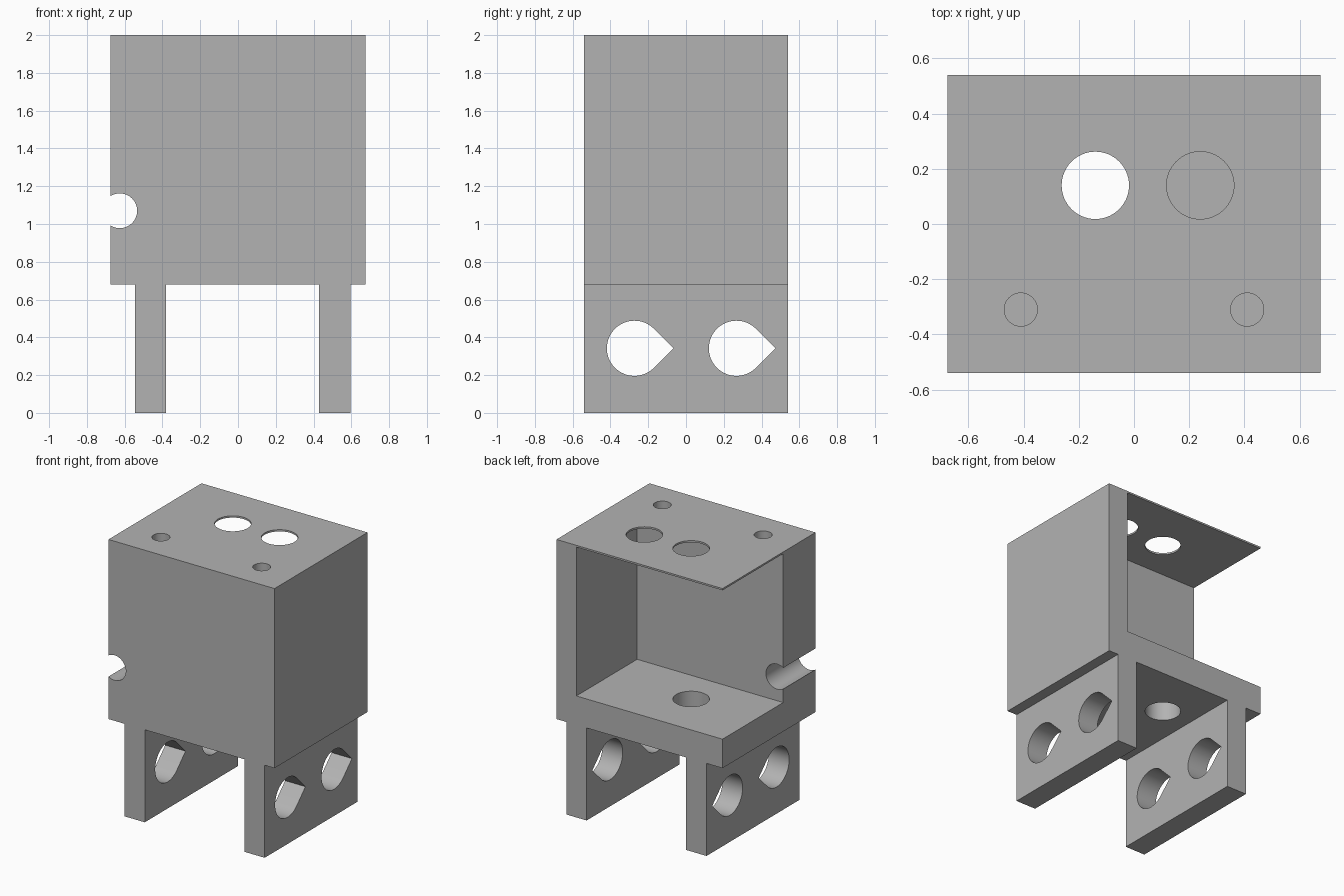
import bpy, bmesh
from math import cos, sin, pi, radians, sqrt
from mathutils import Vector

cube = bpy.data.objects.get("Cube")
if cube:
    bpy.data.objects.remove(cube, do_unlink=True)

grey = bpy.data.materials.new("plain grey")
grey.use_nodes = True
COLOUR = (0.45, 0.45, 0.45, 1)
grey.diffuse_color = COLOUR
grey.node_tree.nodes["Principled BSDF"].inputs["Base Color"].default_value = COLOUR


def prism(name, points, along):
    """Extrude a closed 3D outline along a vector."""
    bm = bmesh.new()
    face = bm.faces.new([bm.verts.new(p) for p in points])
    new = bmesh.ops.extrude_face_region(bm, geom=[face])["geom"]
    verts = [v for v in new if isinstance(v, bmesh.types.BMVert)]
    bmesh.ops.translate(bm, verts=verts, vec=Vector(along))
    bmesh.ops.recalc_face_normals(bm, faces=bm.faces)
    mesh = bpy.data.meshes.new(name)
    bm.to_mesh(mesh)
    bm.free()
    mesh.materials.append(grey)
    obj = bpy.data.objects.new(name, mesh)
    bpy.context.collection.objects.link(obj)
    return obj


def arc(radius, start=0.0, sweep=2 * pi, steps=64):
    return [(radius * cos(start + sweep * i / steps),
             radius * sin(start + sweep * i / steps)) for i in range(steps)]


def upright_hole(x, y, radius, bottom):
    return prism("hole_cutter", [(x + a, y + b, bottom) for a, b in arc(radius)],
                 (0, 0, 2.1 - bottom))


# Overall sizes
W, D, BASE, TOP = 0.675, 0.54, 0.68, 2.0

# Housing and two legs, one front profile extruded front to back
profile = [(-W, BASE), (-0.545, BASE), (-0.545, 0), (-0.38, 0), (-0.38, BASE),
           (0.43, BASE), (0.43, 0), (0.595, 0), (0.595, BASE),
           (W, BASE), (W, TOP), (-W, TOP)]
body = prism("bracket_body", [(x, -D, z) for x, z in profile], (0, 2 * D, 0))

# Chamber open to the back and to one side, leaving a thin top plate
floor, roof, inner_x, inner_y = 0.893, 1.987, 0.513, -0.165
cutters = [prism("chamber_cutter",
                 [(-1, inner_y, floor), (inner_x, inner_y, floor),
                  (inner_x, inner_y, roof), (-1, inner_y, roof)], (0, 1, 0))]

# Large holes: one through plate and floor, one through the plate only
cutters += [upright_hole(-0.14, 0.14, 0.122, 0.5),
            upright_hole(0.24, 0.14, 0.122, 1.8)]

# Blind screw holes in the thick front wall
cutters += [upright_hole(x, -0.31, 0.06, 1.5) for x in (-0.41, 0.41)]

# Round side notch through the front wall
cutters.append(prism("notch_cutter",
                     [(-0.626 + a, -0.7, 1.07 + b) for a, b in arc(0.092)],
                     (0, 0.7, 0)))

# Teardrop holes through both legs
R = 0.146
teardrop = arc(R, pi / 4, 1.5 * pi, 48) + [(R * cos(pi / 4), -R * sin(pi / 4)),
                                           (R * sqrt(2), 0)]
for y in (-0.273, 0.267):
    cutters.append(prism("teardrop_cutter",
                         [(-0.8, y + a, 0.342 + b) for a, b in teardrop],
                         (1.6, 0, 0)))

# Cut everything out, then drop the cutters
bpy.ops.object.select_all(action="DESELECT")
body.select_set(True)
bpy.context.view_layer.objects.active = body
for cutter in cutters:
    cutter.hide_render = True
    mod = body.modifiers.new("cut", "BOOLEAN")
    mod.operation = "DIFFERENCE"
    mod.solver = "EXACT"
    mod.object = cutter
    bpy.ops.object.modifier_apply(modifier=mod.name)
    bpy.data.objects.remove(cutter, do_unlink=True)

bpy.ops.object.shade_smooth_by_angle(angle=radians(30))
